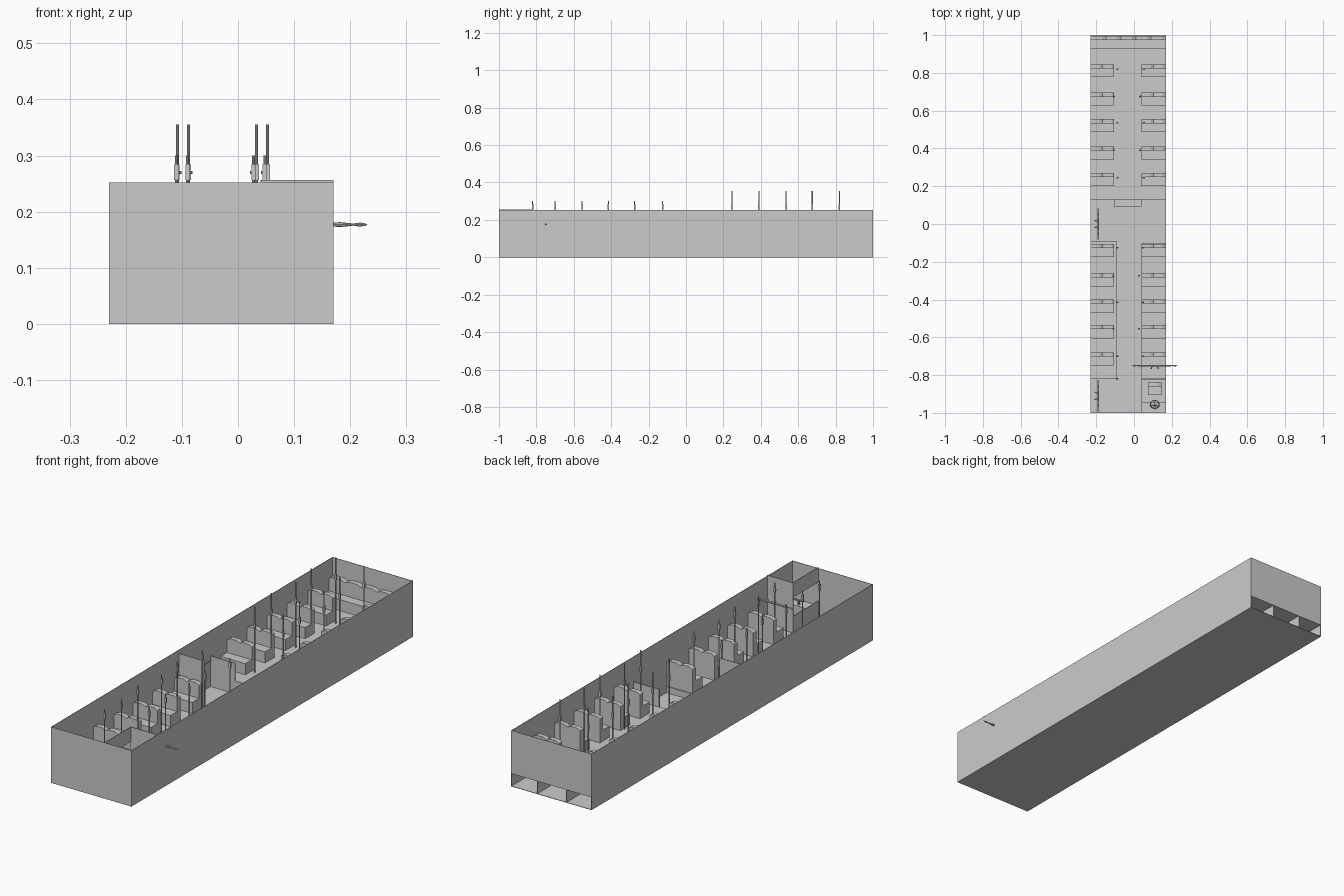
import bpy, bmesh, math
from mathutils import Vector

if "Cube" in bpy.data.objects:
    bpy.data.objects.remove(bpy.data.objects["Cube"])

XL, XR = -0.23, 0.17      # side walls
AL, AR = -0.105, 0.04     # aisle edges
REAR_Z, FRONT_Z = 0.06, 0.03


def finish(name, bm):
    bmesh.ops.recalc_face_normals(bm, faces=bm.faces)
    me = bpy.data.meshes.new(name)
    bm.to_mesh(me)
    bm.free()
    ob = bpy.data.objects.new(name, me)
    bpy.context.collection.objects.link(ob)
    return ob


def add_box(bm, x0, x1, y0, y1, z0, z1):
    vs = bmesh.ops.create_cube(bm, size=1)["verts"]
    for v in vs:
        v.co = Vector((x0 + (v.co.x + .5) * (x1 - x0),
                       y0 + (v.co.y + .5) * (y1 - y0),
                       z0 + (v.co.z + .5) * (z1 - z0)))


def box(name, *b):
    bm = bmesh.new()
    add_box(bm, *b)
    return finish(name, bm)


def add_rod(bm, a, b, r, r2=None, n=10):
    a, b = Vector(a), Vector(b)
    vs = bmesh.ops.create_cone(bm, cap_ends=True, segments=n, radius1=r,
                               radius2=r if r2 is None else r2,
                               depth=(b - a).length)["verts"]
    q = Vector((0, 0, 1)).rotation_difference(b - a)
    for v in vs:
        v.co = q @ v.co + (a + b) / 2


def seat(name, x0, x1, y0, y1, z, places):
    """Bench facing the front: cushion block plus wavy-topped backrest."""
    bm = bmesh.new()
    yb = y1 - 0.022
    add_box(bm, x0, x1, y0, yb, z, z + 0.05)
    top = z + 0.108
    pts = [(x0, z), (x0, top)]
    w = (x1 - x0) / places
    for i in range(places):
        a = x0 + i * w
        pts += [(a + .25 * w, top + .008), (a + .75 * w, top + .008), (a + w, top)]
    pts.append((x1, z))
    f = bm.faces.new([bm.verts.new((x, yb, zz)) for x, zz in pts])
    ext = bmesh.ops.extrude_face_region(bm, geom=[f])["geom"]
    bmesh.ops.translate(bm, vec=(0, y1 - yb, 0),
                        verts=[v for v in ext if isinstance(v, bmesh.types.BMVert)])
    return finish(name, bm)


# Body shell, open at the top and under the rear floor
T = 0.002
box("left_wall", XL, XL + T, -1, 1, 0, 0.252)
box("right_wall", XR - T, XR, -1, 1, 0, 0.252)
box("front_wall", XL, XR, -1, -1 + T, 0, 0.252)
box("back_wall", XL, XR, 1 - T, 1, REAR_Z, 0.252)
box("floor", XL, XR, -1, 1, 0, T)

# Raised rear floor with risers and aisle step
box("rear_floor", XL, XR, 0.13, 1, REAR_Z - T, REAR_Z)
box("rear_floor_riser", XL, XR, 0.13, 0.13 + T, 0, REAR_Z)
for x in (AL, AR):
    box("rear_floor_support", x - T / 2, x + T / 2, 0.13, 1, 0, REAR_Z - T)
box("aisle_step", AL, AR, 0.09, 0.13, 0, 0.03)

# Front seat platforms
box("left_platform", XL, AL + .015, -0.82, -0.09, 0, FRONT_Z)
box("right_platform", AR, XR, -0.82, -0.10, 0, FRONT_Z)

# Seats, two per side in each row
for y in (-0.105, -0.26, -0.40, -0.535, -0.68):
    seat("front_seat_left", XL + T, AL, y - 0.07, y, FRONT_Z, 2)
    seat("front_seat_right", AR, XR - T, y - 0.07, y, FRONT_Z, 2)
for y in (0.27, 0.41, 0.555, 0.695, 0.845):
    seat("rear_seat_left", XL + T, AL, y - 0.068, y, REAR_Z, 2)
    seat("rear_seat_right", AR, XR - T, y - 0.068, y, REAR_Z, 2)
seat("back_bench", XL + T, XR - T, 0.93, 0.995, REAR_Z, 5)

# Partitions around the middle door
box("door_partition", XL, AL, -0.092, -0.089, FRONT_Z, 0.235)
box("left_partition", XL, AL, 0.129, 0.133, REAR_Z, 0.14)
box("right_partition", AR, XR, 0.129, 0.133, REAR_Z, 0.14)


# Grab poles with stop buttons
def pole(x, y, z0, z1, side):
    bm = bmesh.new()
    add_rod(bm, (x, y, z0), (x, y, z1), 0.0028)
    zb = z1 - 0.085 if z1 > .32 else z1 - 0.03
    add_box(bm, x - .004, x + .004, y - .004, y + .004, zb - .014, zb + .014)
    add_rod(bm, (x, y, zb), (x + side * .007, y, zb), 0.003)
    finish("grab_pole", bm)


for i, y in enumerate((0.82, 0.675, 0.535, 0.39, 0.245)):
    o = 0.02 * (i % 2)
    pole(-0.088 - o, y, REAR_Z, 0.355, 1)
    pole(0.053 - o, y, REAR_Z, 0.355, -1)
for i, y in enumerate((-0.125, -0.275, -0.415, -0.555, -0.70)):
    o = 0.02 * (i % 2)
    pole(-0.09 - o, y, FRONT_Z, 0.30, 1)
    pole(0.048 - o, y, 0, 0.30, -1)
pole(-0.09, -0.82, 0, 0.30, 1)

# Driver cab: rear wall and side wall with an open window
box("cab_rear_wall", AR, XR, -0.822, -0.818, 0, 0.256)
box("cab_side_upper", AR, AR + .003, -1, -0.82, 0.19, 0.256)
box("cab_side_lower", AR, AR + .003, -1, -0.82, 0, 0.105)
box("dashboard", AR + .003, XR - T, -0.998, -0.945, 0, 0.085)
seat("driver_seat", 0.075, 0.145, -0.905, -0.84, 0.015, 1)
box("driver_seat_base", 0.095, 0.125, -0.89, -0.855, 0, 0.015)

# Steering wheel
bpy.ops.mesh.primitive_torus_add(location=(0.11, -0.955, 0.107),
                                 rotation=(math.radians(25), 0, 0),
                                 major_radius=0.023, minor_radius=0.0028,
                                 major_segments=24, minor_segments=8)
bpy.context.object.name = "steering_wheel"
bpy.ops.object.shade_smooth_by_angle()
bm = bmesh.new()
for k in range(3):
    a = math.radians(90 + 120 * k)
    dx, dy = .022 * math.cos(a), .022 * math.sin(a)
    add_rod(bm, (.11, -.955, .105), (.11 + dx, -.955 + dy * .9, .107 + dy * .42), .002)
add_rod(bm, (.11, -.962, .08), (.11, -.955, .108), .005)
finish("steering_column", bm)


# Turned hand rails with forked brackets in the middle
def hand_rail(c, along, out, half):
    c, d, o = Vector(c), Vector(along), Vector(out)
    bm = bmesh.new()
    prof = [(0, .004), (.25, .005), (.4, .003), (.6, .0045), (.8, .002), (.9, .004), (1, .001)]
    for s in (-1, 1):
        for (a, ra), (b, rb) in zip(prof, prof[1:]):
            add_rod(bm, c + d * s * a * half, c + d * s * b * half, ra, rb)
        add_rod(bm, c + d * s * .012, c + d * s * .02 + o * .018, .003)
    finish("hand_rail", bm)


hand_rail((-0.19, 0, 0.15), (0, 1, 0), (-1, 0, 0), 0.085)
hand_rail((-0.19, -0.91, 0.15), (0, 1, 0), (-1, 0, 0), 0.085)
hand_rail((0.11, -0.75, 0.177), (1, 0, 0), (0, -1, 0), 0.12)
